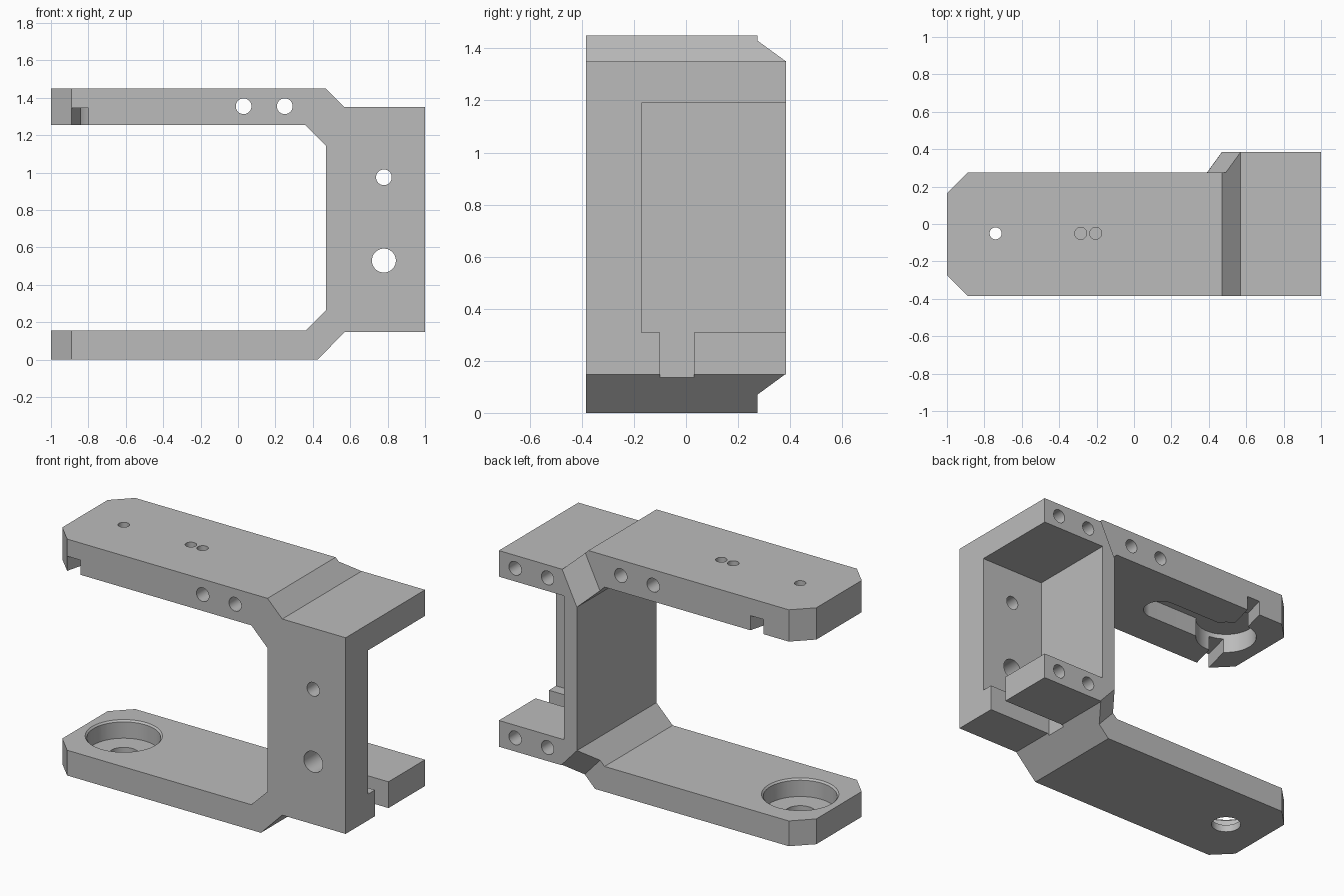
import bpy, bmesh, math
from mathutils import Matrix, Vector

cube = bpy.data.objects.get("Cube")
if cube:
    bpy.data.objects.remove(cube, do_unlink=True)

grey = bpy.data.materials.new("plain grey")
grey.use_nodes = True
grey.diffuse_color = (0.5, 0.5, 0.5, 1)
grey.node_tree.nodes["Principled BSDF"].inputs["Base Color"].default_value = (0.5, 0.5, 0.5, 1)


def finish(name, bm):
    bmesh.ops.recalc_face_normals(bm, faces=bm.faces)
    mesh = bpy.data.meshes.new(name)
    bm.to_mesh(mesh)
    bm.free()
    mesh.materials.append(grey)
    obj = bpy.data.objects.new(name, mesh)
    bpy.context.collection.objects.link(obj)
    return obj


def loft(name, start, end):
    """Solid between two matching rings of points."""
    bm = bmesh.new()
    a = [bm.verts.new(p) for p in start]
    b = [bm.verts.new(p) for p in end]
    bm.faces.new(a)
    bm.faces.new(b)
    for i in range(len(a)):
        j = (i + 1) % len(a)
        bm.faces.new((a[i], a[j], b[j], b[i]))
    return finish(name, bm)


def prism_y(name, pts, y0, y1, shift=(0, 0)):
    return loft(name, [(x, y0, z) for x, z in pts],
                [(x + shift[0], y1, z + shift[1]) for x, z in pts])


def prism_z(name, pts, z0, z1):
    return loft(name, [(x, y, z0) for x, y in pts], [(x, y, z1) for x, y in pts])


def box(name, lo, hi):
    pts = [(lo[0], lo[1]), (hi[0], lo[1]), (hi[0], hi[1]), (lo[0], hi[1])]
    return prism_z(name, pts, lo[2], hi[2])


def cone(name, start, end, r0, r1=None):
    """Round cutter between two points."""
    p, q = Vector(start), Vector(end)
    turn = (q - p).to_track_quat('Z', 'Y').to_matrix().to_4x4()
    bm = bmesh.new()
    bmesh.ops.create_cone(bm, cap_ends=True, segments=64, radius1=r0,
                          radius2=r0 if r1 is None else r1, depth=(q - p).length,
                          matrix=Matrix.Translation((p + q) / 2) @ turn)
    return finish(name, bm)


# Side profile of the whole bracket
W = 0.385
body = prism_y("clamp_bracket", [
    (-1, 1.45), (0.47, 1.45), (0.57, 1.35), (1, 1.35), (1, 0.147), (0.57, 0.147),
    (0.425, 0), (-1, 0), (-1, 0.155), (0.36, 0.155), (0.47, 0.265), (0.47, 1.145),
    (0.36, 1.255), (-1, 1.255)], -W, W)


def cut(tool):
    mod = body.modifiers.new("cut", 'BOOLEAN')
    mod.operation = 'DIFFERENCE'
    mod.solver = 'EXACT'
    mod.object = tool
    bpy.context.view_layer.objects.active = body
    bpy.ops.object.modifier_apply(modifier=mod.name)
    bpy.data.objects.remove(tool, do_unlink=True)


# Arms narrower than the block, with slanted shoulders at the back
cut(prism_y("upper_shoulder", [(0.36, 1.16), (0.69, 1.84), (-1.4, 1.84), (-1.4, 1.16)],
            0.275, 0.495, (0.16, -0.16)))
cut(prism_y("lower_shoulder", [(0.348, 0.231), (0.705, -0.16), (-1.4, -0.4), (-1.4, 0.231)],
            0.275, 0.495, (0.16, 0.16)))

# Clipped corners at the arm tips
for edge, side in ((-W, -1), (0.275, 1)):
    out = edge + side * 0.11
    cut(prism_z("tip_corner", [(-1.11, edge - side * 0.22), (-0.78, out), (-1.11, out)], -0.2, 1.6))

# Pocket in the block, and the slot through its lower flange
cut(box("block_pocket", (0.56, -0.17, 0.308), (1.2, 0.6, 1.19)))
cut(box("flange_slot", (0.56, -0.10, 0.05), (1.2, 0.03, 0.5)))

# Holes running front to back
for x, z, r in ((0.03, 1.355, 0.042), (0.25, 1.355, 0.042), (0.78, 0.975, 0.042), (0.78, 0.53, 0.064)):
    cut(cone("through_hole", (x, -0.6, z), (x, 0.6, z), r))
for x in (0.67, 0.89):
    for z in (0.23, 1.27):
        cut(cone("blind_hole", (x, 0.6, z), (x, 0.13, z), 0.042))

# Underside of the upper arm: keyhole pocket, small holes, slanted groove
cx, cy, roof = -0.74, -0.05, 1.375
cut(cone("round_pocket", (cx, cy, 1.2), (cx, cy, roof), 0.175))
slot = []
for i in range(33):
    a = -math.pi / 2 + math.pi * i / 32
    slot.append((-0.245 + 0.1 * math.cos(a), cy + 0.1 * math.sin(a)))
slot += [(cx, cy + 0.1), (cx, cy - 0.1)]
cut(prism_z("long_slot", slot, 1.2, roof))
for x in (cx, -0.285, -0.205):
    cut(cone("pin_hole", (x, cy, 1.2), (x, cy, 1.6), 0.032))
cut(prism_z("groove", [(-0.945, -0.6), (-0.855, -0.6), (-0.572, 0.5), (-0.662, 0.5)], 1.2, 1.345))

# Counterbore in the lower arm with a small lead-in
cut(cone("counterbore", (cx, cy, 0.045), (cx, cy, 0.3), 0.205))
cut(cone("lead_in", (cx, cy, 0.143), (cx, cy, 0.167), 0.203, 0.227))
cut(cone("bolt_hole", (cx, cy, -0.2), (cx, cy, 0.2), 0.085))

# Smooth bores, crisp edges
bpy.ops.object.select_all(action='DESELECT')
body.select_set(True)
bpy.context.view_layer.objects.active = body
bpy.ops.object.shade_smooth_by_angle(angle=math.radians(25))
